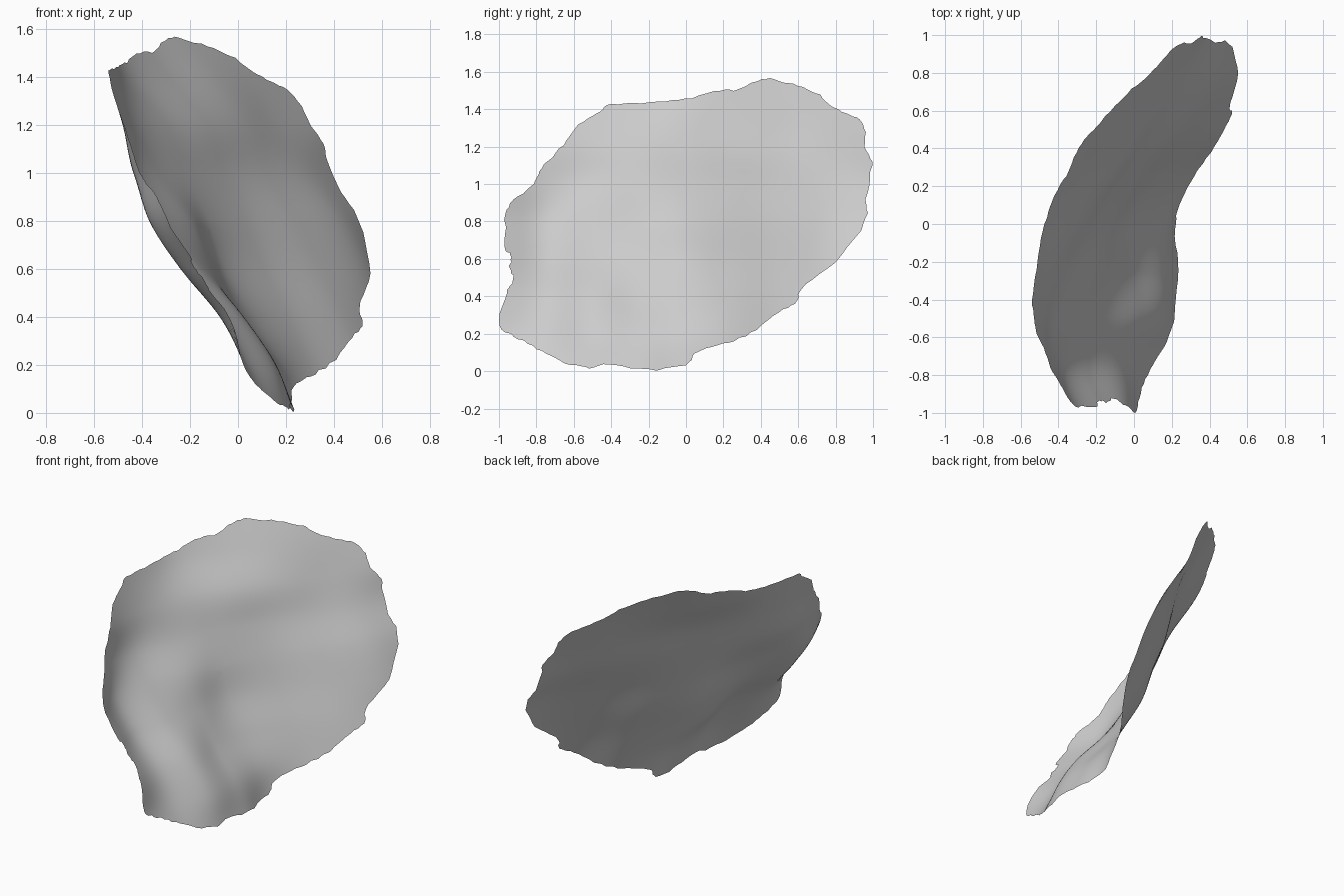
import bpy, bmesh, math, random
from mathutils import Vector

if "Cube" in bpy.data.objects:
    bpy.data.objects.remove(bpy.data.objects["Cube"])

random.seed(4)
RINGS = 32        # rings from the middle to the rim
STEPS = 5         # rim points between two outline points

# Ragged rim, as (y, z) points, counterclockwise seen from +x
OUTLINE = [
    (1, 1.1), (.97, 1.18), (.96, 1.3), (.9, 1.37), (.8, 1.41), (.72, 1.48),
    (.6, 1.53), (.45, 1.57), (.36, 1.55), (.28, 1.51), (.15, 1.5), (0, 1.46),
    (-.2, 1.44), (-.4, 1.43), (-.48, 1.38), (-.6, 1.3), (-.68, 1.19),
    (-.78, 1.09), (-.82, 1), (-.92, .92), (-.97, .84), (-.97, .66),
    (-.94, .62), (-.95, .55), (-.93, .48), (-.97, .41), (-1, .24), (-.9, .17),
    (-.78, .1), (-.65, .04), (-.52, .01), (-.42, .03), (-.2, 0), (0, .03),
    (.06, .1), (.2, .14), (.35, .2), (.5, .31), (.6, .37), (.62, .44),
    (.8, .58), (.96, .79), (.97, .92),
]

# Bend of the sheet: x on a coarse grid, rows go up in z, columns back in y
BEND = [
    [.08, .15, .22, .24, .23, .38, .62, .75, .85],
    [.02, .04, .15, .155, .175, .3, .53, .69, .79],
    [-.03, -.075, .02, .01, .06, .21, .44, .6, .7],
    [-.15, -.24, -.155, -.105, -.055, .11, .34, .52, .61],
    [-.28, -.37, -.3, -.2, -.125, .03, .24, .42, .52],
    [-.34, -.425, -.425, -.335, -.21, -.055, .12, .28, .4],
    [-.42, -.465, -.478, -.42, -.295, -.13, .03, .17, .33],
    [-.52, -.54, -.54, -.505, -.44, -.29, -.1, .06, .22],
    [-.6, -.61, -.6, -.58, -.55, -.43, -.25, -.07, .1],
]


def spline(a, b, c, d, t):
    """Smooth curve from b to c."""
    return b + (c - a) * (t / 2) + (a * 2 - b * 5 + c * 4 - d) * (t * t / 2) \
        + (b * 3 - a - c * 3 + d) * (t ** 3 / 2)


def sample(row, u):
    """Smooth value of a row of numbers at position u, extended at the ends."""
    padded = [2 * row[0] - row[1], *row, 2 * row[-1] - row[-2]]
    u = min(max(u, 0), len(row) - 1)
    i = min(int(u), len(row) - 2)
    return spline(*padded[i:i + 4], u - i)


def bend(y, z):
    columns, rows = len(BEND[0]) - 1, len(BEND) - 1
    u = (y + 1) / 2 * columns
    return sample([sample(row, u) for row in BEND], z / 1.6 * rows)


def rim_points():
    points = [Vector(p) for p in OUTLINE]
    count = len(points)
    rim = []
    for i in range(count):
        around = [points[(i + k) % count] for k in (-1, 0, 1, 2)]
        rim += [spline(*around, s / STEPS) for s in range(STEPS)]
    return rim


# Thin wavy sheet, built as rings growing out to the rim
middle = Vector((0, .78))
rim = rim_points()
bm = bmesh.new()
center = bm.verts.new((bend(*middle), *middle))
rings = []
nicks = [random.uniform(0, .014) for _ in rim]
for r in range(1, RINGS + 1):
    f = r / RINGS
    ring = []
    for p, nick in zip(rim, nicks):
        y, z = middle + (p - middle) * f * (1 - nick * f ** 12)
        z = max(z, 0)
        ring.append(bm.verts.new((bend(y, z), y, z)))
    rings.append(ring)

n = len(rim)
for i in range(n):
    j = (i + 1) % n
    bm.faces.new((center, rings[0][i], rings[0][j]))
    for inner, outer in zip(rings, rings[1:]):
        bm.faces.new((inner[i], outer[i], outer[j], inner[j]))

mesh = bpy.data.meshes.new("wavy_sheet")
bm.to_mesh(mesh)
bm.free()
sheet = bpy.data.objects.new("wavy_sheet", mesh)
bpy.context.collection.objects.link(sheet)

# Plain grey material
grey = bpy.data.materials.new("light_grey")
grey.use_nodes = True
color = (.6, .6, .6, 1)
grey.diffuse_color = color
grey.node_tree.nodes["Principled BSDF"].inputs["Base Color"].default_value = color
mesh.materials.append(grey)

# Smooth shading
bpy.context.view_layer.objects.active = sheet
sheet.select_set(True)
bpy.ops.object.shade_smooth_by_angle(angle=math.radians(50))
